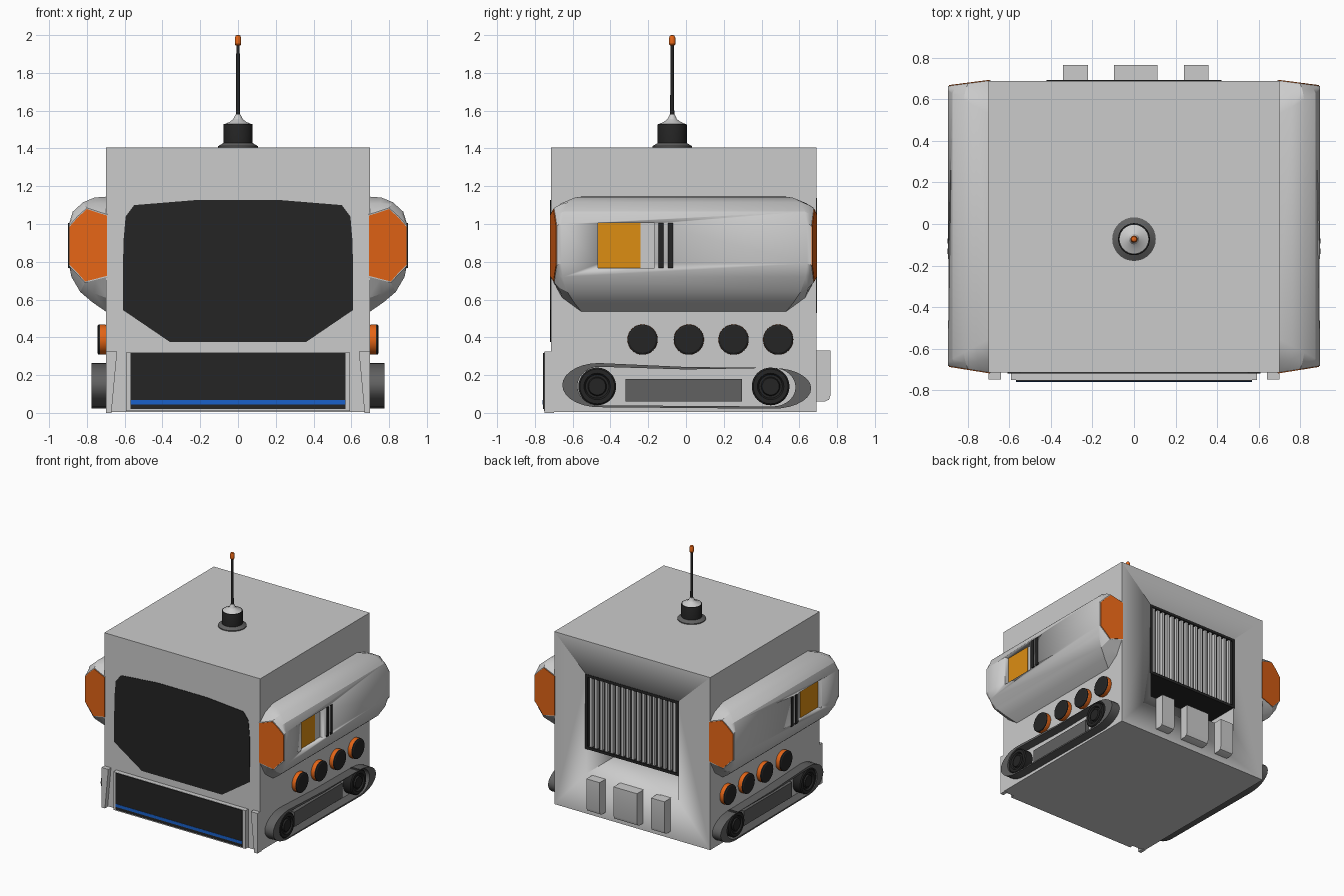
import bpy, bmesh, math
from math import cos, sin, pi, radians

if "Cube" in bpy.data.objects:
    bpy.data.objects.remove(bpy.data.objects["Cube"])


def material(name, color):
    m = bpy.data.materials.new(name)
    m.diffuse_color = (*color, 1)
    m.use_nodes = True
    m.node_tree.nodes["Principled BSDF"].inputs["Base Color"].default_value = m.diffuse_color
    return m


BLACK = material("black", (0.018, 0.018, 0.018))
DARK = material("dark_grey", (0.12, 0.12, 0.12))
ORANGE = material("orange", (0.78, 0.13, 0.008))
AMBER = material("amber", (0.72, 0.27, 0.006))
BLUE = material("blue", (0.01, 0.12, 0.6))


def loft(name, rings, mat=None, mirror=False, loop=False):
    """Skin equal-length rings; cap the ends unless the rings close on themselves."""
    bm = bmesh.new()
    vs = [[bm.verts.new(p) for p in r] for r in rings]
    n = len(vs[0])
    pairs = list(zip(vs, vs[1:])) + ([(vs[-1], vs[0])] if loop else [])
    for a, b in pairs:
        for i in range(n):
            j = (i + 1) % n
            bm.faces.new((a[i], a[j], b[j], b[i]))
    if not loop:
        bm.faces.new(vs[0])
        bm.faces.new(vs[-1])
    bmesh.ops.recalc_face_normals(bm, faces=bm.faces)
    me = bpy.data.meshes.new(name)
    bm.to_mesh(me)
    bm.free()
    for p in me.polygons:
        p.use_smooth = True
    me.set_sharp_from_angle(angle=radians(25))
    if mat:
        me.materials.append(mat)
    ob = bpy.data.objects.new(name, me)
    bpy.context.collection.objects.link(ob)
    if mirror:
        ob.modifiers.new("mirror", 'MIRROR').use_mirror_merge = False
    return ob


def place(axis, d, u, v):
    return {'x': (d, u, v), 'y': (u, d, v), 'z': (u, v, d)}[axis]


def prism(name, pts, axis, a, b, mat=None, mirror=False):
    return loft(name, [[place(axis, d, u, v) for u, v in pts] for d in (a, b)], mat, mirror)


def box(name, x0, x1, y0, y1, z0, z1, mat=None, mirror=False):
    return prism(name, [(x0, y0), (x1, y0), (x1, y1), (x0, y1)], 'z', z0, z1, mat, mirror)


def lathe(name, profile, axis, cu, cv, mat=None, mirror=False, n=32):
    """Turn (radius, distance) points about an axis."""
    return loft(name, [[place(axis, d, cu + r * cos(2 * pi * i / n), cv + r * sin(2 * pi * i / n))
                        for i in range(n)] for r, d in profile], mat, mirror)


def cut(ob, cutter):
    m = ob.modifiers.new("cut", 'BOOLEAN')
    m.operation, m.object, m.solver = 'DIFFERENCE', cutter, 'EXACT'
    cutter.hide_render = True
    cutter.display_type = 'WIRE'
    ob.modifiers.move(len(ob.modifiers) - 1, 0)


# Main body with rear opening
body = box("body", -0.70, 0.70, -0.715, 0.69, 0.005, 1.405)
cut(body, box("rear_cutter", -0.41, 0.41, 0.30, 0.80, 0.33, 1.13))

# Windshield
half = [(0.22, 1.127), (0.55, 1.10), (0.595, 1.04), (0.607, 0.90), (0.61, 0.545), (0.36, 0.375)]
prism("windshield", half + [(-x, z) for x, z in reversed(half)], 'y', -0.719, -0.70, BLACK)

# Front bumper
box("bumper_plate", -0.593, 0.593, -0.752, -0.71, 0.01, 0.32)
box("bumper_panel", -0.568, 0.568, -0.758, -0.74, 0.02, 0.318, BLACK)
box("bumper_stripe", -0.568, 0.568, -0.760, -0.75, 0.044, 0.068, BLUE)
prism("bumper_post", [(0.67, 0), (0.70, 0), (0.70, 0.325), (0.64, 0.325)], 'y', -0.75, -0.70, None, True)

# Side pods: full section in the middle, chamfered to a smaller end section
mid = [(0.69, 1.145), (0.76, 1.14), (0.82, 1.115), (0.875, 1.065), (0.895, 1.0),
       (0.895, 0.79), (0.882, 0.72), (0.835, 0.64), (0.77, 0.585), (0.69, 0.53)]
end = [(0.69, 1.05), (0.74, 1.065), (0.80, 1.085), (0.85, 1.04), (0.895, 0.99),
       (0.895, 0.78), (0.85, 0.735), (0.81, 0.69), (0.75, 0.705), (0.69, 0.72)]


def end_y(x, s):
    return -0.715 + 0.16 * (x - 0.7) if s < 0 else 0.69 - 0.13 * (x - 0.7)


def pod_ring(s, inset, blend):
    ring = []
    for (mx, mz), (ex, ez) in zip(mid, end):
        x, z = ex + (mx - ex) * blend, ez + (mz - ez) * blend
        fade = 1 - 0.85 * (x - 0.7) / 0.195
        ring.append((x, end_y(x, s) - s * inset * fade, z))
    return ring


steps = [(0, 0), (0.06, 0.6), (0.16, 1)]
pod = loft("side_pod", [pod_ring(-1, *t) for t in steps] + [pod_ring(1, *t) for t in reversed(steps)], None, True)
cut(pod, box("pod_cutter", 0.855, 1.0, -0.465, -0.168, 0.767, 1.005))
for s, name in ((-1, "front_pod_light"), (1, "rear_pod_light")):
    pts = [(0.797 + (x - 0.797) * 0.96, 0.885 + (z - 0.885) * 0.97) for x, z in end]
    loft(name, [[(x, end_y(x, s) + s * d, z) for x, z in pts] for d in (-0.01, 0.004)], ORANGE, True)
box("pod_amber_panel", 0.84, 0.86, -0.465, -0.24, 0.767, 1.005, AMBER, True)
for y in (-0.145, -0.095):
    box("pod_bar", 0.88, 0.899, y, y + 0.026, 0.767, 1.005, BLACK, True)

# Round side lamps
for y in (-0.23, 0.015, 0.252, 0.488):
    lathe("lamp_ring", [(0.077, 0.69), (0.08, 0.71), (0.08, 0.73), (0.076, 0.737)], 'x', y, 0.388, ORANGE, True)
    lathe("lamp_face", [(0.079, 0.73), (0.079, 0.739), (0.07, 0.745)], 'x', y, 0.388, BLACK, True)


# Tracks
def track_loop(front, rear, top, n=14):
    pts = []
    for (c, z, ry, rz), a0 in ((front, pi / 2), (rear, -pi / 2)):
        pts += [(c + ry * cos(a0 + pi * i / n), z + rz * sin(a0 + pi * i / n)) for i in range(n + 1)]
    return pts + [(0.0, top)]


outer = track_loop((-0.46, 0.147, 0.195, 0.117), (0.46, 0.130, 0.203, 0.108), 0.243)
inner = track_loop((-0.46, 0.142, 0.115, 0.102), (0.46, 0.136, 0.12, 0.102), 0.230)
loft("track_belt", [[(x, y, z) for y, z in ring] for x, ring in
                    ((0.69, outer), (0.775, outer), (0.775, inner), (0.69, inner))], DARK, True, loop=True)
box("track_panel", 0.69, 0.73, -0.32, 0.296, 0.06, 0.18, DARK, True)
for y in (-0.47, 0.448):
    lathe("track_wheel", [(0.1, 0.69), (0.1, 0.765), (0.092, 0.773), (0.07, 0.773), (0.062, 0.76),
                          (0.05, 0.76), (0.045, 0.772)], 'x', y, 0.14, BLACK, True)

# Rear vent and brackets
box("vent_housing", -0.41, 0.41, 0.29, 0.66, 0.53, 1.135, BLACK)
for s in (-1, 1):
    box("vent_side_frame", s * 0.41 - 0.012, s * 0.41 + 0.012, 0.64, 0.693, 0.53, 1.135, BLACK)
for z in (0.53, 1.115):
    box("vent_cross_frame", -0.42, 0.42, 0.64, 0.693, z, z + 0.022, BLACK)
for i in range(17):
    x = -0.376 + 0.047 * i
    box("vent_slat", x - 0.011, x + 0.011, 0.65, 0.685, 0.55, 1.117)
side = [(0.68, 0.06), (0.735, 0.06), (0.757, 0.07), (0.766, 0.095), (0.766, 0.33), (0.68, 0.33)]
for x0, x1 in ((-0.342, -0.222), (-0.096, 0.114), (0.24, 0.358)):
    prism("rear_bracket", side, 'x', x0, x1)

# Antenna
ant = dict(axis='z', cu=0, cv=-0.073)
lathe("antenna_flange", [(0.105, 1.40), (0.105, 1.412), (0.075, 1.43)], mat=DARK, **ant)
lathe("antenna_base", [(0.077, 1.42), (0.077, 1.525), (0.075, 1.53)], mat=BLACK, **ant)
lathe("antenna_cap", [(0.074, 1.528), (0.045, 1.54), (0.025, 1.555), (0.013, 1.58)], **ant)
lathe("antenna_rod", [(0.011, 1.56), (0.009, 1.955)], mat=BLACK, n=12, **ant)
lathe("antenna_tip", [(0.012, 1.945), (0.017, 1.952), (0.017, 1.985), (0.012, 1.997), (0.005, 2.0)],
      mat=ORANGE, n=16, **ant)
